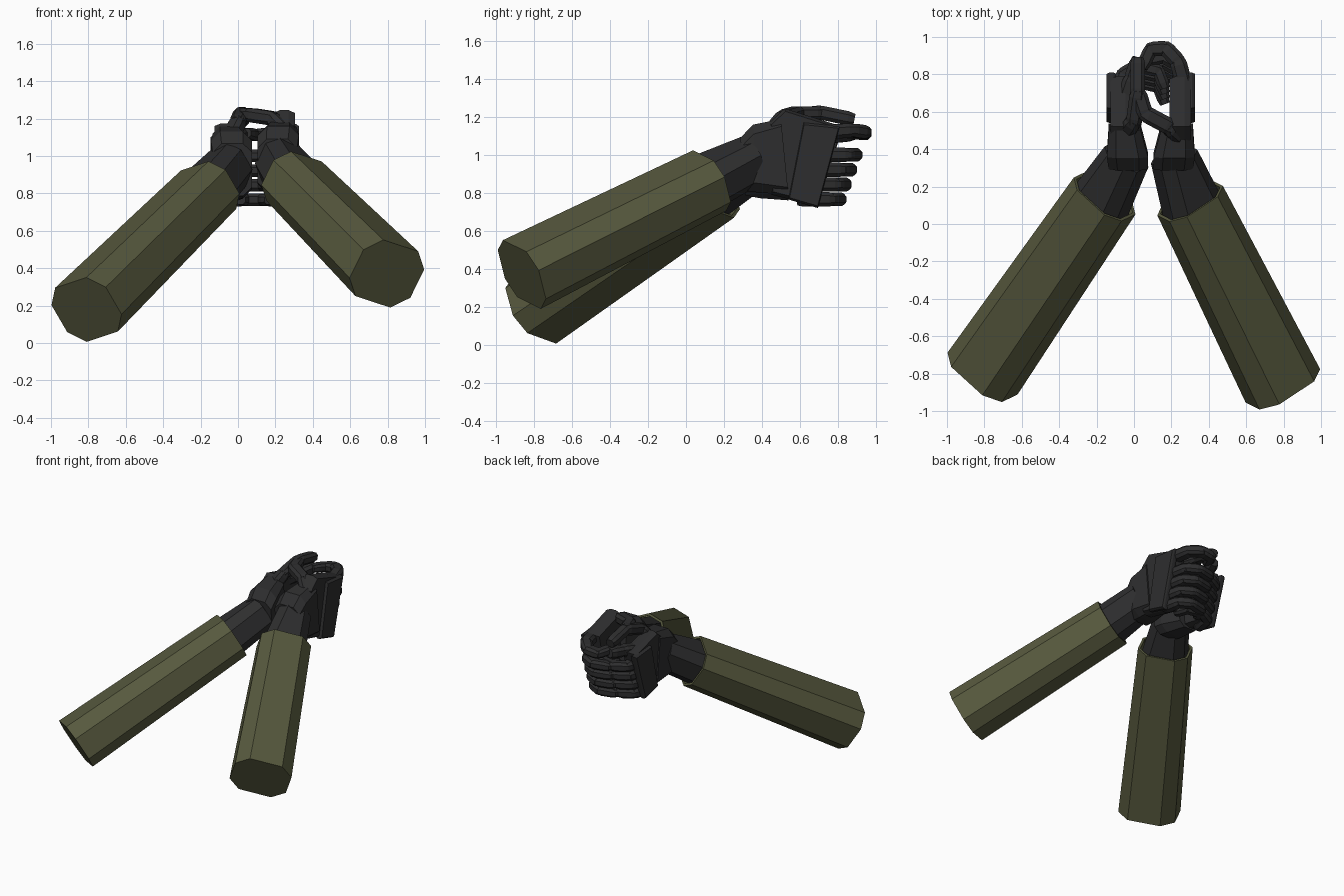
import bpy, bmesh
from mathutils import Vector

cube = bpy.data.objects.get("Cube")
if cube:
    bpy.data.objects.remove(cube, do_unlink=True)


def material(name, rgb):
    m = bpy.data.materials.new(name)
    m.use_nodes = True
    m.diffuse_color = (*rgb, 1)
    m.node_tree.nodes["Principled BSDF"].inputs["Base Color"].default_value = (*rgb, 1)
    return m


GREEN = material("olive_cloth", (0.095, 0.1, 0.048))
BLACK = material("black_glove", (0.027, 0.027, 0.028))


def loft(name, rings, mat):
    """Skin a list of matching point rings and cap both ends."""
    bm = bmesh.new()
    loops = [[bm.verts.new(p) for p in ring] for ring in rings]
    n = len(loops[0])
    for a, b in zip(loops, loops[1:]):
        for i in range(n):
            j = (i + 1) % n
            bm.faces.new((a[i], a[j], b[j], b[i]))
    bm.faces.new(loops[0][::-1])
    bm.faces.new(loops[-1])
    bmesh.ops.recalc_face_normals(bm, faces=bm.faces)
    mesh = bpy.data.meshes.new(name)
    bm.to_mesh(mesh)
    bm.free()
    mesh.materials.append(mat)
    obj = bpy.data.objects.new(name, mesh)
    bpy.context.collection.objects.link(obj)
    return obj


def ring(center, axis, side, a, b, cut=0.45):
    """Chamfered rectangle of half sizes a and b, square to the axis."""
    d = Vector(axis).normalized()
    u = Vector(side)
    u = (u - d * u.dot(d)).normalized()
    v = d.cross(u)
    c = cut * min(a, b)
    shape = [(a, b - c), (a - c, b), (c - a, b), (-a, b - c),
             (-a, c - b), (c - a, -b), (a - c, -b), (a, c - b)]
    return [Vector(center) + u * x + v * y for x, y in shape]


def sleeve(name, start, end, side):
    start, end = Vector(start), Vector(end)
    d = end - start
    steps = [(start, 1), (end, 0.88), (end, 0.8), (end - d * 0.05, 0.8)]
    loft(name, [ring(p, d, side, 0.202 * k, 0.172 * k, 0.5) for p, k in steps], GREEN)


def finger(name, path, a, b):
    """Separate jointed segments along a path, thinning to the tip."""
    pts = [Vector(p) for p in path]
    for i, (p, q) in enumerate(zip(pts, pts[1:])):
        d = q - p
        k = 1 - 0.06 * i
        e = d.normalized() * a * 0.4
        rings = [ring(c, d, (0, 0, 1), b * s, a * s, 0.5)
                 for c, s in ((p - e, k * 0.85), (p + e, k), (q - e, k), (q + e, k * 0.8))]
        loft(f"{name}_segment_{i + 1}", rings, BLACK)


def hand(label, s, squash, elbow_side):
    """s mirrors the hand about the plane between both hands."""
    def P(x, y, z):
        return Vector((0.09 + s * x, y, 0.8 + (z - 0.8) * squash))

    def slab(name, outline, x0, x1, inset):
        c = sum((Vector((y, z)) for y, z in outline), Vector((0, 0))) / len(outline)
        def at(x, k):
            return [P(x, c.x + (y - c.x) * k, c.y + (z - c.y) * k) for y, z in outline]
        m = (x1 - x0) * 0.3
        loft(f"{label}_{name}",
             [at(x0, inset), at(x0 + m, 1), at(x1 - m, 1), at(x1, inset)], BLACK)

    # palm, back plate and knuckle guard
    slab("palm", [(0.44, 1.17), (0.52, 1.245), (0.79, 1.16), (0.69, 0.73), (0.45, 0.79)],
         0.1, 0.215, 0.93)
    slab("back_plate", [(0.62, 1.17), (0.81, 1.15), (0.695, 0.72), (0.54, 0.765)],
         0.185, 0.236, 0.95)
    # heel of the hand
    loft(f"{label}_hand_heel", [ring(P(x, y, z), (0, 1, 0.1), (1, 0, 0), a, b)
         for x, y, z, a, b in ((0.12, 0.3, 0.95, 0.105, 0.14),
                               (0.125, 0.37, 0.98, 0.11, 0.18),
                               (0.14, 0.52, 0.99, 0.085, 0.2))], BLACK)
    # four stacked fingers wrapping inwards
    names = ("index", "middle", "ring", "little")
    reach = 0.0 if s > 0 else -0.05
    for i, n in enumerate(names):
        z, y = 1.0 - 0.078 * i, reach - 0.028 * i
        z = 0.8 + (z - 0.8) / squash
        finger(f"{label}_{n}_finger", [P(0.17, 0.74 + y, z), P(0.15, 0.85 + y, z),
               P(0.07, 0.895 + y, z), P(-0.04, 0.87 + y, z), P(-0.07, 0.79 + y, z)],
               0.04, 0.038)


# sleeves
sleeve("left_sleeve", (0.796, -0.865, 0.37), (0.30, 0.125, 0.865), (0.79, 0.56, -0.25))
sleeve("right_sleeve", (-0.81, -0.80, 0.178), (-0.157, 0.15, 0.82), (0.70, -0.68, 0.22))

# wrists
for name, p, q, side in (
        ("left_wrist", (0.32, 0.07, 0.84), (0.215, 0.36, 0.98), (0.79, 0.56, -0.25)),
        ("right_wrist", (-0.19, 0.1, 0.79), (-0.04, 0.36, 0.95), (0.70, -0.68, 0.22))):
    p, q = Vector(p), Vector(q)
    loft(name, [ring(p, q - p, side, 0.155, 0.13, 0.5),
                ring(q, q - p, side, 0.115, 0.12, 0.5)], BLACK)

# hands
hand("left", 1, 1.0, 1)
hand("right", -1, 0.84, -1)

# raised pointing finger closing the loop
finger("left_upper_finger", [(0.27, 0.74, 1.12), (0.235, 0.87, 1.13), (0.17, 0.94, 1.12),
                             (0.09, 0.935, 1.11), (0.05, 0.85, 1.12)], 0.045, 0.038)
# left thumb crossing over the top
finger("left_thumb", [(0.25, 0.47, 1.14), (0.19, 0.52, 1.2), (0.06, 0.59, 1.22),
                      (0.025, 0.7, 1.22)], 0.048, 0.04)
# right thumb and upper finger
finger("right_thumb", [(-0.05, 0.48, 1.08), (0.0, 0.55, 1.18), (0.02, 0.7, 1.225),
                       (0.02, 0.87, 1.19)], 0.045, 0.042)
finger("right_upper_finger", [(-0.07, 0.6, 1.07), (-0.01, 0.78, 1.1), (0.02, 0.87, 1.11)],
       0.045, 0.04)
